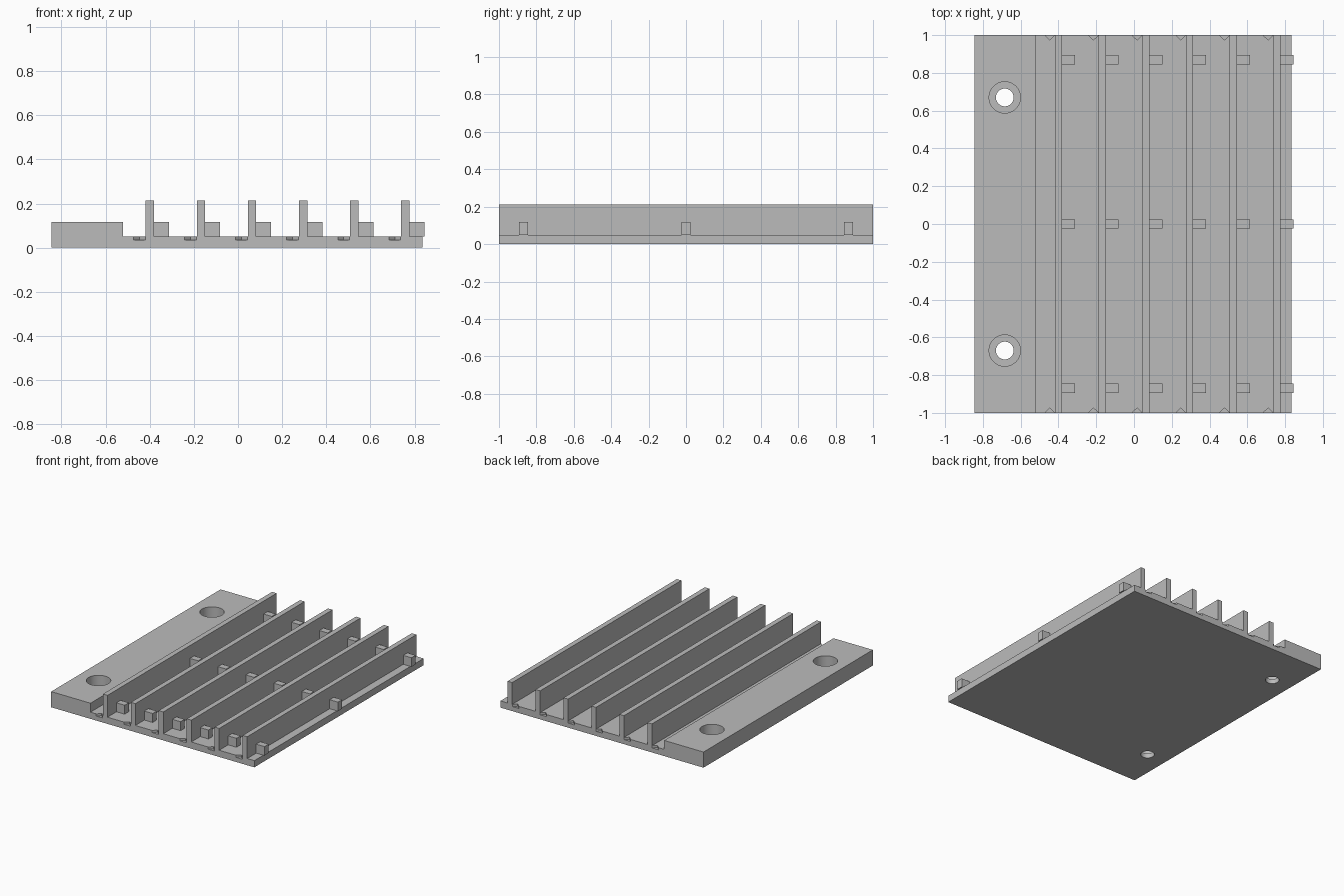
import bpy, bmesh, math
from mathutils import Matrix, Vector

default = bpy.data.objects.get("Cube")
if default:
    bpy.data.objects.remove(default, do_unlink=True)

grey = bpy.data.materials.new("plain grey")
grey.use_nodes = True
colour = (0.5, 0.5, 0.5, 1)
grey.diffuse_color = colour
grey.node_tree.nodes["Principled BSDF"].inputs["Base Color"].default_value = colour

LEFT, RIGHT, STEP = -0.845, 0.835, -0.52
FLOOR, SHELF, FIN_TOP = 0.05, 0.117, 0.213
PITCH, FIN_W, FIN_X, NOTCH_X = 0.2312, 0.038, -0.418, -0.446


def add_object(name, bm):
    bmesh.ops.recalc_face_normals(bm, faces=bm.faces[:])
    mesh = bpy.data.meshes.new(name)
    bm.to_mesh(mesh)
    bm.free()
    mesh.materials.append(grey)
    obj = bpy.data.objects.new(name, mesh)
    bpy.context.collection.objects.link(obj)
    return obj


def prism(bm, points, direction):
    face = bm.faces.new([bm.verts.new(p) for p in points])
    new = bmesh.ops.extrude_face_region(bm, geom=[face])["geom"]
    verts = [v for v in new if isinstance(v, bmesh.types.BMVert)]
    bmesh.ops.translate(bm, vec=Vector(direction), verts=verts)


def box(name, x0, x1, y0, y1, z0, z1):
    bm = bmesh.new()
    prism(bm, [(x0, y0, z0), (x1, y0, z0), (x1, y1, z0), (x0, y1, z0)],
          (0, 0, z1 - z0))
    return add_object(name, bm)


def cut(target, cutter):
    cutter.hide_render = True
    mod = target.modifiers.new("cut", "BOOLEAN")
    mod.operation, mod.solver, mod.object = "DIFFERENCE", "EXACT", cutter
    bpy.context.view_layer.objects.active = target
    bpy.ops.object.modifier_apply(modifier=mod.name)
    bpy.data.objects.remove(cutter, do_unlink=True)


# Base plate with a thicker mounting flange along one side
bm = bmesh.new()
profile = [(LEFT, 0), (RIGHT, 0), (RIGHT, FLOOR), (STEP, FLOOR),
           (STEP, SHELF), (LEFT, SHELF)]
prism(bm, [(x, -1, z) for x, z in profile], (0, 2, 0))
base = add_object("base_plate", bm)

# Mounting holes: a narrow through hole under a wide counterbore
for radius, bottom in ((0.047, -0.1), (0.083, 0.035)):
    bm = bmesh.new()
    for y in (-0.67, 0.67):
        bmesh.ops.create_cone(bm, cap_ends=True, segments=48,
                              radius1=radius, radius2=radius, depth=0.3,
                              matrix=Matrix.Translation((-0.684, y, bottom + 0.15)))
    cut(base, add_object("hole_cutter", bm))

# Small V notches in the top edges, one beside each fin
bm = bmesh.new()
for i in range(6):
    x = NOTCH_X + i * PITCH
    for side in (-1, 1):
        prism(bm, [(x - 0.027, side, 0.034), (x - 0.027, side * 1.1, 0.034),
                   (x + 0.027, side * 1.1, 0.034), (x + 0.027, side, 0.034),
                   (x, side * 0.974, 0.034)], (0, 0, 0.05))
cut(base, add_object("notch_cutter", bm))

bpy.ops.object.select_all(action="DESELECT")
base.select_set(True)
bpy.context.view_layer.objects.active = base
bpy.ops.object.shade_smooth_by_angle(angle=math.radians(30))

# Upright fins, each with three small support blocks
for i in range(6):
    x = FIN_X + i * PITCH
    box(f"fin_{i + 1}", x, x + FIN_W, -1, 1, FLOOR, FIN_TOP)
    for name, y in (("front", -0.869), ("middle", 0), ("back", 0.869)):
        box(f"{name}_block_{i + 1}", x + FIN_W, x + FIN_W + 0.068,
            y - 0.0245, y + 0.0245, FLOOR, SHELF)
